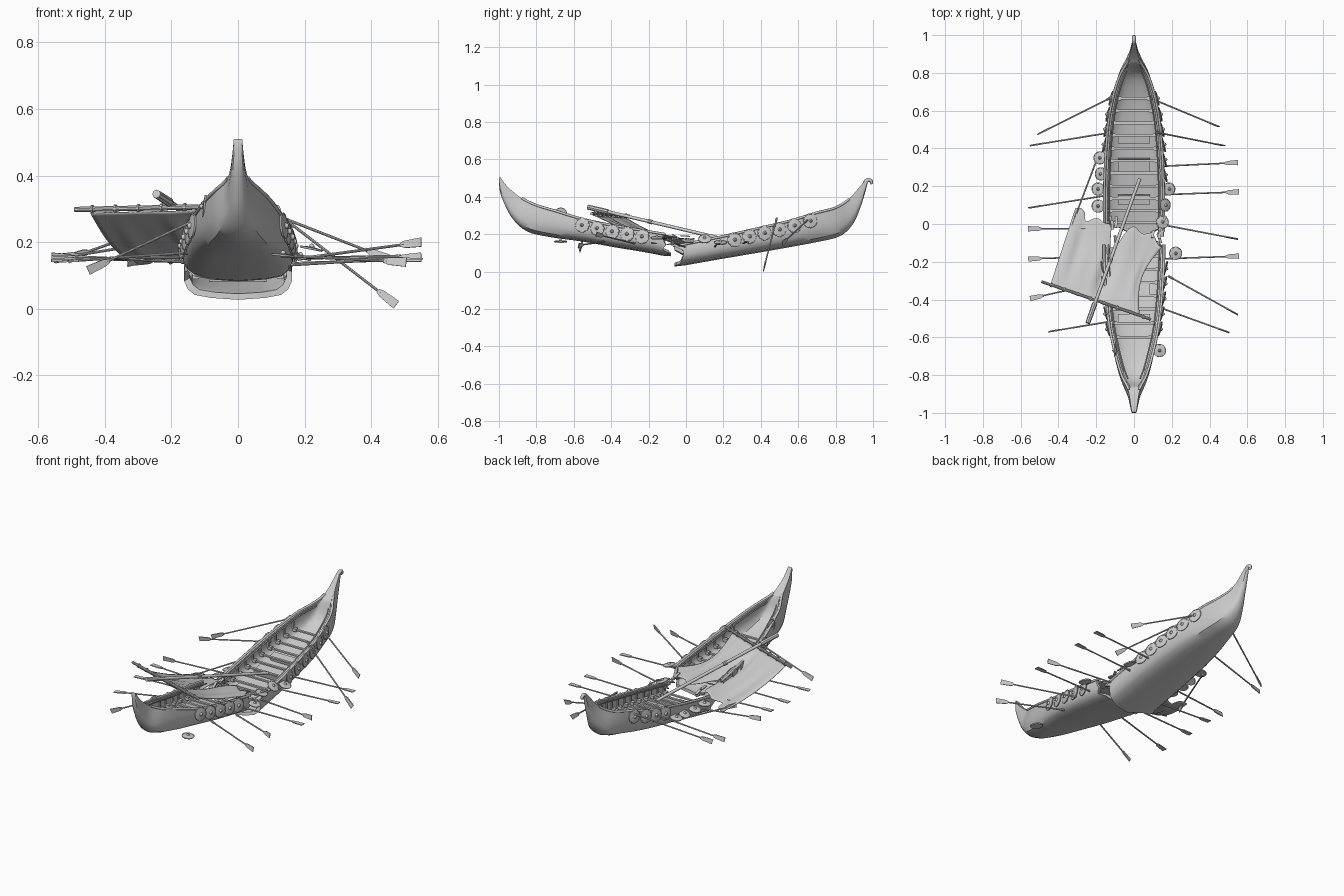
import bpy, bmesh, math, random
from mathutils import Vector, Matrix

if "Cube" in bpy.data.objects:
    bpy.data.objects.remove(bpy.data.objects["Cube"])
random.seed(4)

def finish(name, bm, angle=35):
    bmesh.ops.recalc_face_normals(bm, faces=bm.faces[:])
    me = bpy.data.meshes.new(name)
    bm.to_mesh(me)
    bm.free()
    ob = bpy.data.objects.new(name, me)
    bpy.context.collection.objects.link(ob)
    bpy.ops.object.select_all(action='DESELECT')
    ob.select_set(True)
    bpy.context.view_layer.objects.active = ob
    bpy.ops.object.shade_smooth_by_angle(angle=math.radians(angle))
    return ob

def frame(a, b, up=Vector((0, 0, 1))):
    # matrix with local z running from a to b
    z = (b - a).normalized()
    x = up.cross(z).normalized()
    m = Matrix((x, z.cross(x), z)).transposed().to_4x4()
    m.translation = a
    return m

def rod(bm, a, b, r1, r2=None, seg=10):
    a, b = Vector(a), Vector(b)
    m = frame(a, b) @ Matrix.Translation((0, 0, (b - a).length / 2))
    bmesh.ops.create_cone(bm, cap_ends=True, segments=seg, radius1=r1, radius2=r2 or r1,
                          depth=(b - a).length, matrix=m)

def box(bm, c, size, rot=Matrix()):
    bmesh.ops.create_cube(bm, size=1, matrix=Matrix.Translation(c) @ rot @ Matrix.Diagonal((*size, 1)))

def tube(name, pts, r, radii=None):
    cu = bpy.data.curves.new(name, 'CURVE')
    cu.dimensions, cu.bevel_depth, cu.bevel_resolution, cu.use_fill_caps = '3D', r, 2, True
    sp = cu.splines.new('POLY')
    sp.points.add(len(pts) - 1)
    for i, p in enumerate(pts):
        sp.points[i].co = (*p, 1)
        sp.points[i].radius = radii[i] if radii else 1
    ob = bpy.data.objects.new(name, cu)
    bpy.context.collection.objects.link(ob)

# Hull stations: gunwale y, z, keel y, z, half width, inner depth
FRONT = [(-.995, .51, -1, .485, .013, 0), (-.96, .46, -.995, .43, .018, 0), (-.91, .415, -.97, .36, .025, 0),
         (-.865, .385, -.925, .28, .037, 0), (-.8, .355, -.85, .215, .07, .6), (-.7, .325, -.73, .185, .1, .9),
         (-.55, .28, -.55, .16, .133, 1), (-.38, .245, -.38, .13, .152, 1), (-.2, .215, -.2, .1, .162, 1),
         (-.11, .2, -.11, .082, .163, 1)]
BACK = [(.955, .485, .97, .47, .011, 0), (.93, .455, .957, .42, .015, 0), (.89, .408, .93, .335, .024, 0),
        (.85, .37, .89, .25, .043, 0), (.79, .338, .82, .188, .077, .6), (.7, .315, .7, .158, .108, .9),
        (.55, .27, .55, .13, .138, 1), (.38, .23, .38, .1, .153, 1), (.18, .185, .18, .066, .161, 1),
        (-.04, .14, -.04, .027, .162, 1)]
SEC = [(.97, 0), (1, .25), (1, .5), (.93, .72), (.8, .87), (.5, .95), (0, 1)]

def resample(st, n=4):
    out = []
    for i in range(len(st) - 1):
        p = [st[max(i - 1, 0)], st[i], st[i + 1], st[min(i + 2, len(st) - 1)]]
        for k in range(n):
            t = k / n
            out.append([.5 * (2*b + (c - a)*t + (2*a - 5*b + 4*c - d)*t*t + (3*b - a - 3*c + d)*t**3)
                        for a, b, c, d in zip(*p)])
    return out + [list(st[-1])]

def at(y):
    # gunwale z, keel z and half width at y
    st = FRONT if y < -.05 else BACK
    for a, b in zip(st, st[1:]):
        if min(a[0], b[0]) <= y <= max(a[0], b[0]):
            t = (y - a[0]) / (b[0] - a[0])
            return [a[i] + (b[i] - a[i]) * t for i in (1, 3, 4)]
    return [st[-1][i] for i in (1, 3, 4)]

def hull(name, st):
    bm, rings, S = bmesh.new(), [], resample(st)
    full = [(-x, z) for x, z in SEC] + SEC[-2::-1]
    jag = [random.uniform(-.035, .035) for _ in full]
    for k, (yt, zt, yb, zb, w, d) in enumerate(S):
        d, ring = max(0, min(1, d)), []
        off = jag if k == len(S) - 1 else [0] * len(full)
        wi = max(w - .017, w * .35)
        for x, z in full:
            ring.append((x * w, yt + (yb - yt) * z, zt + (zb - zt) * z))
        for x, z in full[::-1]:
            f = z * d * .84
            ring.append((x * wi, yt + (yb - yt) * f, zt + (zb - zt) * f))
        off = off + off[::-1]
        rings.append([bm.verts.new((p[0], p[1] + o, p[2])) for p, o in zip(ring, off)])
    n = len(rings[0])
    for a, b in zip(rings, rings[1:]):
        for i in range(n):
            bm.faces.new((a[i], a[(i + 1) % n], b[(i + 1) % n], b[i]))
    for r in (rings[0], rings[-1]):
        for i in range(n // 2 - 1):
            bm.faces.new((r[i], r[i + 1], r[n - 2 - i], r[n - 1 - i]))
    finish(name, bm)
    # rails along both gunwales
    for s in (-1, 1):
        tube(name + "_rail", [(s * (w - .004), yt, zt) for yt, zt, _, _, w, d in S if w > .03], .007)
        tube(name + "_inner_rail", [(s * (w - .03), yt, zt - .008) for yt, zt, _, _, w, d in S if w > .06], .004)

hull("front_hull", FRONT)
hull("back_hull", BACK)
# curled tip of the stern
tube("stern_curl", [(0, .955, .47), (0, .965, .486), (0, .978, .491), (0, .99, .486), (0, .993, .475), (0, .984, .47)],
     .011, [1.1, 1, 1, .9, .8, .6])

# Rowing benches, ribs and deck hatches
benches, hatches = bmesh.new(), bmesh.new()
for y in [.665, .6, .535, .47, .4, .335, .27, .2, .135, .07, .01, -.17, -.24, -.31, -.38, -.45, -.525, -.6]:
    zt, zb, w = at(y)
    z = zt - .45 * (zt - zb)
    box(benches, (0, y, z), (2 * w - .05, .014, .008))
    for s in (-1, 1):
        box(benches, (s * (w - .035), y, z), (.02, .02, .018))
        box(benches, (s * (w - .019), y, z + .018), (.009, .01, .06))
finish("benches", benches)
for y, l in [(.45, .045), (.31, .075), (.13, .05), (-.505, .05), (-.35, .07)]:
    zt, zb, w = at(y)
    box(hatches, (0, y, zb + .045), (.17, l, .03), Matrix.Rotation(.2 if y > 0 else -.2, 4, 'X'))
finish("deck_hatches", hatches)

# Round shields: disc, rim and boss turned around the facing direction
def shield(c, normal, r=.035):
    bm = bmesh.new()
    m = frame(Vector(c), Vector(c) + Vector(normal), Vector((.1, 1, .05)))
    prof = [(0, -.003), (.95, -.003), (1, 0), (1, .003), (.9, .004), (.88, .003), (.24, .006), (.2, .011), (.1, .015), (0, .016)]
    vs = [bm.verts.new(m @ Vector((a * r, 0, b))) for a, b in prof]
    es = [bm.edges.new(p) for p in zip(vs, vs[1:])]
    bmesh.ops.spin(bm, geom=vs + es, cent=m.translation, axis=m.col[2].to_3d(), angle=math.tau, steps=24)
    bmesh.ops.remove_doubles(bm, verts=bm.verts[:], dist=.0002)
    finish("shield", bm, 30)

for s, ys in ((1, [-.555, -.475, -.395, -.315, -.235, .26, .34, .42, .5, .58, .665]),
              (-1, [-.555, -.475, -.395, -.315, -.235, .42, .5, .58, .665])):
    for y in ys:
        zt, zb, w = at(y)
        shield((s * (w + .006), y, zt - .033), (s, .25 * (y > 0) - .25 * (y < 0), .1), .04)
for c, nrm in [((-.18, .35, .16), (-.2, 0, 1)), ((-.175, .265, .15), (-.5, 0, 1)), ((-.19, .185, .15), (-.2, 0, 1)),
               ((-.19, .095, .15), (-.1, 0, 1)), ((.185, .185, .155), (.3, 0, 1)), ((.165, .1, .175), (.8, 0, 1)),
               ((.15, .01, .165), (.3, .1, 1)), ((.22, -.155, .18), (.2, 0, 1)), ((.135, -.67, .16), (.1, 0, 1)),
               ((-.1, -.67, .307), (-1, 0, .1))]:
    shield(c, nrm)

# Oars: handle point, blade tip, blade lying flat or on edge
def oar(a, b, flat):
    a, b = Vector(a), Vector(b)
    d = (b - a).normalized()
    bm = bmesh.new()
    rod(bm, a, b - d * .06, .0045, .004, 8)
    rod(bm, a, a + d * .03, .006, .006, 8)
    m = frame(b - d * .07, b)
    if not flat:
        m = m @ Matrix.Rotation(math.radians(80), 4, 'Z')
    vs = [bm.verts.new(m @ Vector((sx * w, sy * t, z))) for z, w, t in ((0, .006, .004), (.015, .011, .003), (.07, .014, .002))
          for sx, sy in ((-1, -1), (1, -1), (1, 1), (-1, 1))]
    for k in (0, 4):
        for i in range(4):
            j = (i + 1) % 4
            bm.faces.new((vs[k + i], vs[k + j], vs[k + 4 + j], vs[k + 4 + i]))
    bm.faces.new(vs[:4])
    bm.faces.new(vs[8:])
    finish("oar", bm)

for a, b, flat in [((-.12, .67, .29), (-.51, .475, .15), 0), ((-.12, .485, .22), (-.55, .415, .15), 0),
                   ((-.19, .36, .15), (-.33, -.01, .14), 0), ((-.14, .152, .14), (-.56, .085, .155), 0),
                   ((-.14, -.025, .14), (-.56, -.025, .16), 1), ((-.13, -.17, .155), (-.56, -.185, .15), 1),
                   ((-.13, -.3, .17), (-.55, -.395, .14), 1), ((-.12, -.515, .27), (-.45, -.57, .115), 0),
                   ((.09, .665, .29), (.45, .515, .15), 0), ((.12, .485, .285), (.475, .415, .012), 0),
                   ((.13, .305, .15), (.55, .325, .16), 1), ((.14, .155, .135), (.555, .17, .15), 1),
                   ((.13, .0, .13), (.55, -.08, .155), 0), ((.13, -.185, .155), (.555, -.17, .15), 1),
                   ((.18, -.275, .15), (.55, -.48, .2), 0), ((.13, -.44, .16), (.505, -.575, .14), 0)]:
    oar(a, b, flat)

# Fallen mast with its cap, and the yard with sail ties
bm = bmesh.new()
A, B = Vector((.03, .24, .165)), Vector((-.245, -.525, .345))
rod(bm, A, B, .009, .009, 12)
rod(bm, A.lerp(B, .86), B, .014, .013, 8)
rod(bm, A.lerp(B, .55), A.lerp(B, .58), .012)
finish("mast", bm)
bm = bmesh.new()
Y0, Y1 = Vector((-.49, -.305, .298)), Vector((.09, -.505, .31))
rod(bm, Y0, Y1, .008)
for k in range(8):
    t = .09 + k * .12
    rod(bm, Y0.lerp(Y1, t - .006), Y0.lerp(Y1, t + .006), .012)
finish("yard", bm)

# Torn sail draped from the yard across the wreck
bm = bmesh.new()
u = (Y1 - Y0).normalized()
v = Vector((.31, .95, 0)).normalized()
N, grid = 28, []
for i in range(N + 1):
    s = i / N
    L = .425 - .17 * math.exp(-((s - .5) / .06) ** 2) - .04 * max(0, s - .85) / .15 + .012 * math.sin(s * 31)
    L -= .05 * max(0, .45 - s) / .45 * (s > .12)
    row = []
    for j in range(N + 1):
        t = j / N
        z = -.01 - .10 * t - .05 * t * (1 - s) ** 1.2 - .03 * math.sin(math.pi * t) + .008 * math.sin(s * 9 + t * 4) * t
        pinch = -.05 * max(0, s - .8) / .2 * math.sin(math.pi * t)
        p = Y0 + u * (.05 + .5 * s + pinch) + v * (L * t)
        row.append(bm.verts.new((p.x, p.y, p.z + z)))
    grid.append(row)
for i in range(N):
    for j in range(N):
        bm.faces.new((grid[i][j], grid[i + 1][j], grid[i + 1][j + 1], grid[i][j + 1]))
sail = finish("sail", bm, 60)
mod = sail.modifiers.new("thickness", 'SOLIDIFY')
mod.thickness = .003

# Splintered planks around the break
bm = bmesh.new()
for _ in range(12):
    s = random.choice((-1, 1))
    c = (s * random.uniform(.09, .16), random.uniform(-.1, .02), random.uniform(.13, .19))
    rot = Matrix.Rotation(random.uniform(-.5, .5), 4, 'Z') @ Matrix.Rotation(random.uniform(-.5, .5), 4, 'X')
    box(bm, c, (.014, random.uniform(.04, .09), .006), rot)
finish("broken_planks", bm)
